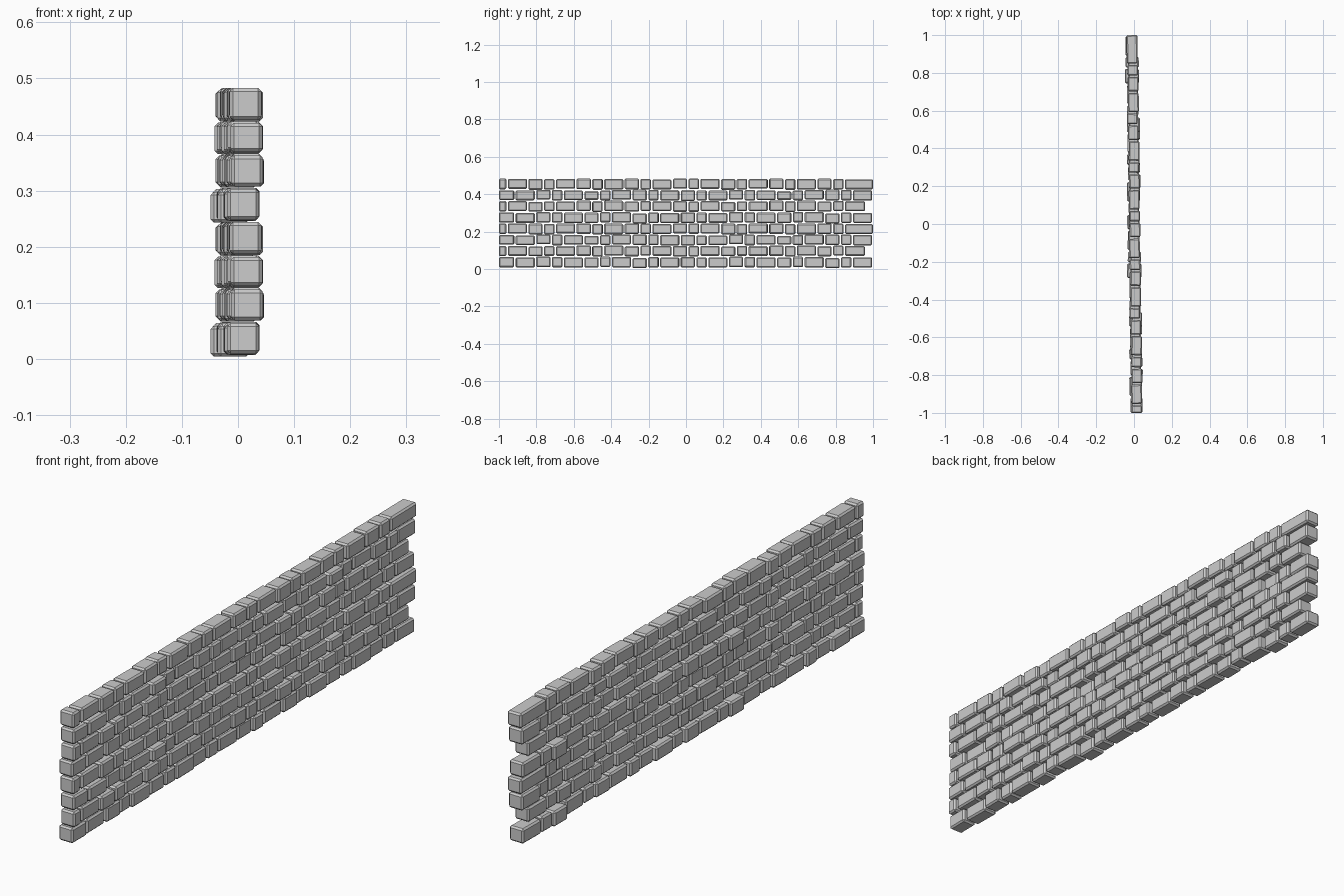
import bpy, bmesh, random
from mathutils import Matrix

if "Cube" in bpy.data.objects:
    bpy.data.objects.remove(bpy.data.objects["Cube"])

PERIOD = 0.2575            # long + medium + short stone
STONES = (0.110, 0.084, 0.0635)
PITCH = 0.0597             # course height
rng = random.Random(4)
# small irregularities, repeated every 4 courses and every 12 stones
JIT = [[(rng.uniform(-0.005, 0.005), rng.uniform(-0.0025, 0.0025),
         rng.uniform(-0.0015, 0.0015), rng.uniform(-1, 1)) for i in range(12)] for r in range(4)]
ROW_X = (-0.004, 0.003, 0.002, 0.0)


def course_spans(row):
    """Stone extents along y; alternate courses are shifted for the bond."""
    odd = row % 2 == 1
    y = (0.850 if odd else 0.892) - 8 * PERIOD
    spans, i = [], 0
    while y < 0.98:
        end = y + STONES[i % 3]
        a, b = max(y, -1.0), min(end, 1.0)
        if b - a > 0.03:
            spans.append([i, a, b - 0.008])
        y, i = end, i + 1
    # end stones finish the wall
    if odd:
        spans = [s for s in spans if s[1] < 0.87]
        spans[-1][2] = 1.0 if row % 4 == 3 else 0.957
    else:
        spans[-1][2] = 0.995
    spans[0][1] = -1.0
    return spans


def add_stone(bm, x, y0, y1, z, h, t, rot):
    m = (Matrix.Translation((x, (y0 + y1) / 2, z)) @ Matrix.Rotation(rot, 4, 'Z')
         @ Matrix.Diagonal((t, y1 - y0, h, 1)))
    bmesh.ops.create_cube(bm, size=1, matrix=m)


# one object per course of chamfered stones
for row in range(8):
    bm = bmesh.new()
    for i, y0, y1 in course_spans(row):
        dx, dz, dh, r = JIT[row % 4][i % 12]
        mid = (y0 + y1) / 2
        x = 0.001 - 0.012 * mid + ROW_X[row % 4] + dx
        z = 0.0365 + PITCH * row + dz
        h = 0.0545 + dh * 2
        # dropped stones, and low stones leaving a gap above
        if row % 4 == 0 and (abs(mid + 0.25) < 0.03 or abs(mid - 0.78) < 0.03):
            z, x = 0.0315 + PITCH * row, x - 0.008
        if row % 4 == 2 and (abs(mid + 0.51) < 0.03 or abs(mid - 0.52) < 0.03):
            z, h, x = z - 0.004, 0.046, x + 0.008
        if i == 0 or mid < -0.95:
            x, z = 0.0135 + ROW_X[row % 4], 0.0365 + PITCH * row
        add_stone(bm, x, y0, y1, z, h, 0.057, r * 0.02)
    bmesh.ops.bevel(bm, geom=bm.edges[:], offset=0.006, segments=1,
                    affect='EDGES', profile=0.5)
    me = bpy.data.meshes.new("stone_course")
    bm.to_mesh(me)
    bm.free()
    ob = bpy.data.objects.new("stone_course_%d" % (row + 1), me)
    bpy.context.collection.objects.link(ob)
